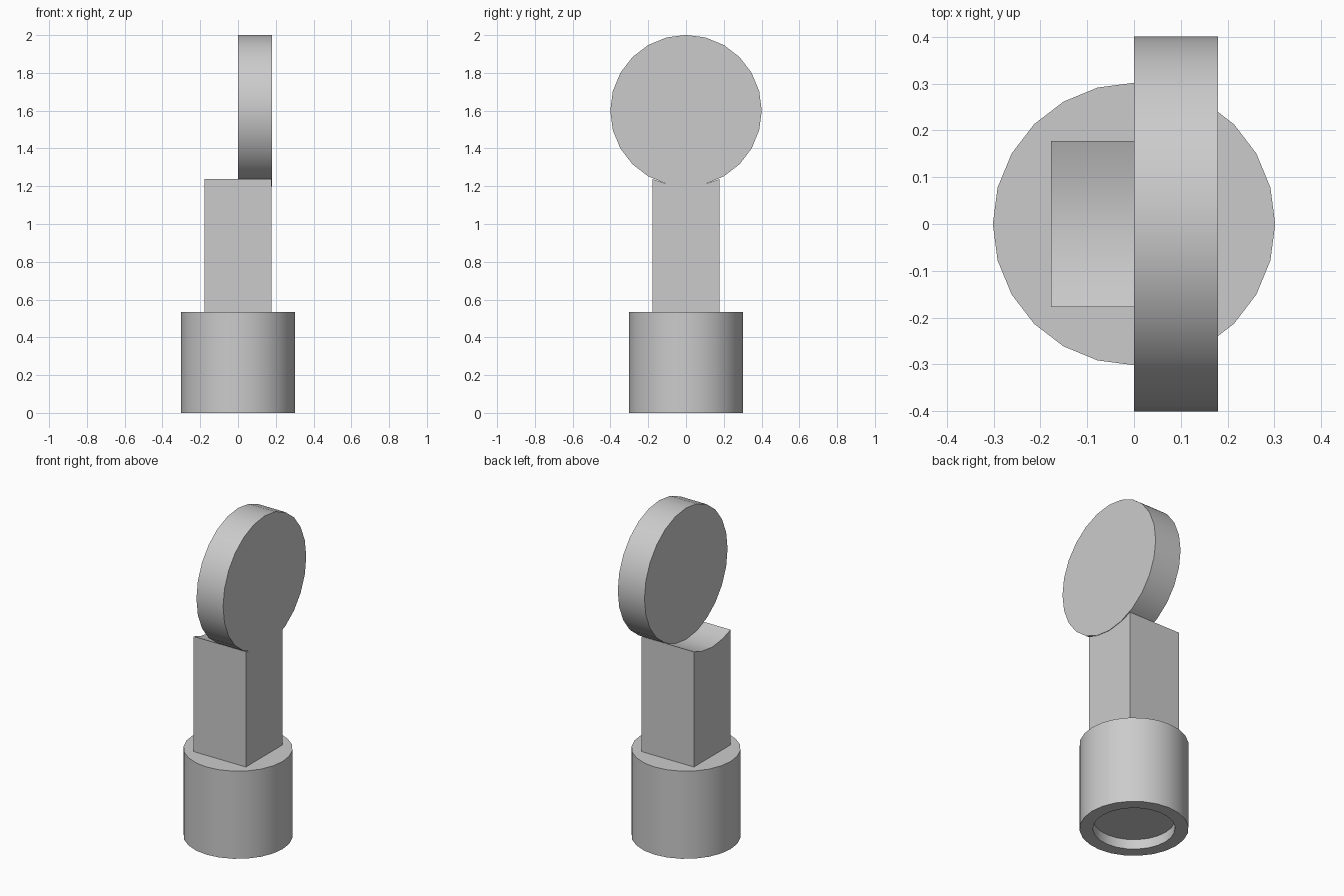
import bpy
import bmesh
from math import cos, pi, radians, sin
from mathutils import Matrix, Vector

cube = bpy.data.objects.get("Cube")
if cube:
    bpy.data.objects.remove(cube, do_unlink=True)

SIDES = 24
DISC_R, DISC_Z, DISC_T = 0.401, 1.6, 0.18
BASE_R, BASE_H = 0.302, 0.535
HOLE_R, HOLE_DEPTH = 0.227, 0.06
POST_HALF = 0.177

grey = bpy.data.materials.new("plain grey")
grey.use_nodes = True
colour = (0.6, 0.6, 0.6, 1.0)
grey.diffuse_color = colour
grey.node_tree.nodes["Principled BSDF"].inputs["Base Color"].default_value = colour


def finish(bm, name):
    """Turn a bmesh into a smooth object with sharp edges kept."""
    bmesh.ops.recalc_face_normals(bm, faces=bm.faces)
    for face in bm.faces:
        face.smooth = True
    mesh = bpy.data.meshes.new(name)
    bm.to_mesh(mesh)
    bm.free()
    mesh.set_sharp_from_angle(angle=radians(30))
    mesh.materials.append(grey)
    obj = bpy.data.objects.new(name, mesh)
    bpy.context.collection.objects.link(obj)
    return obj


def cylinder(radius, depth, matrix):
    bm = bmesh.new()
    bmesh.ops.create_cone(bm, cap_ends=True, segments=SIDES, radius1=radius,
                          radius2=radius, depth=depth, matrix=matrix)
    return bm


# Round base with a shallow recess underneath
bm = cylinder(BASE_R, BASE_H, Matrix.Translation((0, 0, BASE_H / 2)))
bottom = min(bm.faces, key=lambda f: f.calc_center_median().z)
bmesh.ops.inset_individual(bm, faces=[bottom],
                           thickness=(BASE_R - HOLE_R) * cos(pi / SIDES))
bottom = min((f for f in bm.faces if len(f.verts) == SIDES),
             key=lambda f: f.calc_center_median().z)
ceiling = bmesh.ops.extrude_discrete_faces(bm, faces=[bottom])["faces"][0]
bmesh.ops.translate(bm, verts=ceiling.verts, vec=(0, 0, HOLE_DEPTH))
finish(bm, "base")

# Square post with a top hollowed to cradle the disc
step = 2 * pi / SIDES
arc = [(DISC_R * sin(i * step), DISC_Z - DISC_R * cos(i * step)) for i in (1, 0, -1)]
corner = 1.238
profile = [(-POST_HALF, BASE_H), (POST_HALF, BASE_H), (POST_HALF, corner),
           *arc, (-POST_HALF, corner)]
bm = bmesh.new()
side = bm.faces.new([bm.verts.new((-POST_HALF, y, z)) for y, z in profile])
far = bmesh.ops.extrude_face_region(bm, geom=[side])["geom"]
bmesh.ops.translate(bm, verts=[v for v in far if isinstance(v, bmesh.types.BMVert)],
                    vec=Vector((2 * POST_HALF, 0, 0)))
# extrude_face_region keeps the first face, so both ends are closed
finish(bm, "post")

# Upright disc resting in the hollow on the left half
placing = Matrix.Translation((DISC_T / 2, 0, DISC_Z)) @ Matrix.Rotation(pi / 2, 4, 'Y')
finish(cylinder(DISC_R, DISC_T, placing), "disc")
